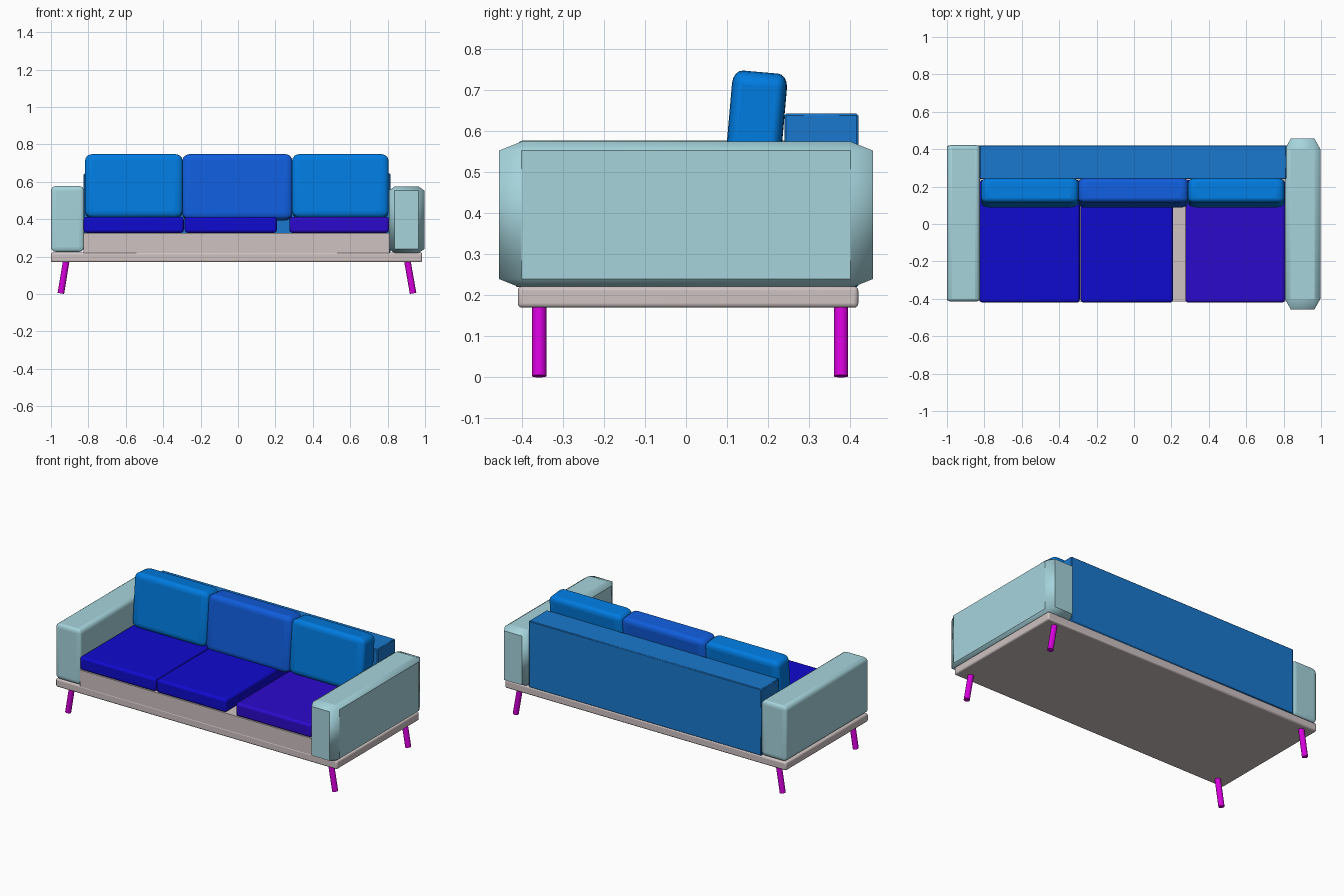
import bpy, math
from mathutils import Vector

if "Cube" in bpy.data.objects:
    bpy.data.objects.remove(bpy.data.objects["Cube"])


def material(name, rgb):
    m = bpy.data.materials.new(name)
    m.diffuse_color = (*rgb, 1)
    m.use_nodes = True
    m.node_tree.nodes["Principled BSDF"].inputs["Base Color"].default_value = m.diffuse_color
    return m


ARM = material("arm_fabric", (0.38, 0.66, 0.72))
WOOD = material("base", (0.62, 0.54, 0.54))
BACK = material("back_fabric", (0.01, 0.19, 0.62))
PILLOW = material("pillow_blue", (0.0, 0.2, 0.75))
PILLOW_MID = material("pillow_mid_blue", (0.005, 0.11, 0.72))
SEAT = material("seat_blue", (0.005, 0.003, 0.62))
SEAT_RIGHT = material("seat_violet", (0.025, 0.003, 0.6))
LEG = material("leg_magenta", (0.68, 0.0, 0.72))


def finish(ob, name, mat):
    ob.name = name
    ob.data.materials.append(mat)
    bpy.ops.object.shade_smooth_by_angle(angle=math.radians(40))
    return ob


def box(name, x, y, z, mat, bevel=0.0, segments=4, tilt=0.0, stretch=(1, 1, 1)):
    """Box from (min, max) ranges; stretch makes the bevel uneven per axis."""
    bpy.ops.mesh.primitive_cube_add(
        size=1, location=[(a + b) / 2 for a, b in (x, y, z)])
    ob = bpy.context.object
    for v in ob.data.vertices:
        for i, (a, b) in enumerate((x, y, z)):
            v.co[i] *= (b - a) / stretch[i]
    ob.scale = stretch
    ob.rotation_euler.x = tilt
    if bevel:
        m = ob.modifiers.new("bevel", 'BEVEL')
        m.width = bevel
        m.segments = segments
    return finish(ob, name, mat)


# base slab and seat platform
box("base_slab", (-1, 0.985), (-0.41, 0.42), (0.17, 0.222), WOOD, 0.01, 3)
box("seat_platform", (-0.825, 0.81), (-0.415, 0.25), (0.22, 0.325), WOOD)

# backrest
box("backrest", (-0.825, 0.815), (0.24, 0.42), (0.22, 0.643), BACK, 0.004, 1)

# armrests, the right one a little larger
box("left_armrest", (-1, -0.823), (-0.415, 0.422), (0.225, 0.577), ARM,
    0.022, 4, stretch=(1.2, 0.7, 1.2))
box("right_armrest", (0.807, 0.996), (-0.456, 0.456), (0.218, 0.575), ARM,
    0.022, 1, stretch=(1.4, 2.5, 1.0))

# seat cushions
for name, x, mat in (("left", (-0.825, -0.29), SEAT),
                     ("middle", (-0.285, 0.208), SEAT),
                     ("right", (0.275, 0.807), SEAT_RIGHT)):
    box(name + "_seat_cushion", x, (-0.42, 0.235), (0.327, 0.412), mat, 0.016)

# leaning back cushions
for name, x, z, mat in (("left", (-0.817, -0.297), (0.405, 0.745), PILLOW),
                        ("middle", (-0.297, 0.29), (0.395, 0.745), PILLOW_MID),
                        ("right", (0.29, 0.804), (0.405, 0.745), PILLOW)):
    box(name + "_back_cushion", x, (0.1, 0.234), z, mat,
        0.03, 4, tilt=-0.087, stretch=(1.4, 0.8, 1.1))

# splayed legs
for side, top_x, foot_x in (("left", -0.918, -0.947), ("right", 0.905, 0.936)):
    for place, y in (("front", -0.358), ("back", 0.378)):
        top, foot = Vector((top_x, y, 0.18)), Vector((foot_x, y, 0.003))
        axis = top - foot
        bpy.ops.mesh.primitive_cylinder_add(
            vertices=24, radius=0.0175, depth=axis.length,
            location=(top + foot) / 2,
            rotation=axis.to_track_quat('Z', 'Y').to_euler())
        finish(bpy.context.object, f"{place}_{side}_leg", LEG)
